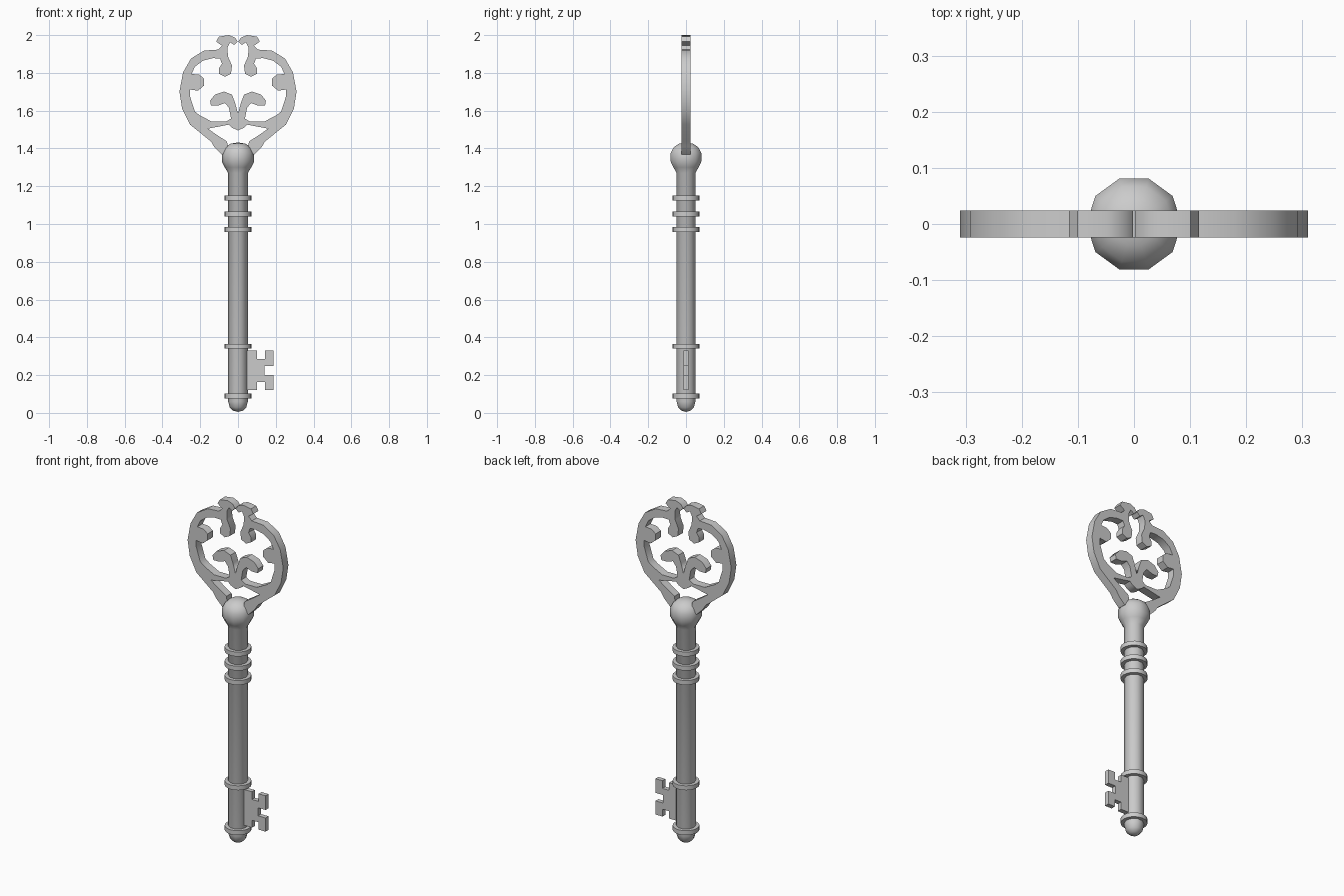
import bpy, bmesh, math


def finish(name, bm, smooth=None):
    bmesh.ops.recalc_face_normals(bm, faces=bm.faces)
    me = bpy.data.meshes.new(name)
    bm.to_mesh(me)
    bm.free()
    ob = bpy.data.objects.new(name, me)
    bpy.context.collection.objects.link(ob)
    if smooth:
        bpy.ops.object.select_all(action='DESELECT')
        ob.select_set(True)
        bpy.context.view_layer.objects.active = ob
        bpy.ops.object.shade_smooth_by_angle(angle=math.radians(smooth))
    return ob


def lathe(name, profile, sides):
    bm = bmesh.new()
    vs = [bm.verts.new((r, 0, z)) for r, z in profile]
    es = [bm.edges.new(p) for p in zip(vs, vs[1:])]
    bmesh.ops.spin(bm, geom=vs + es, cent=(0, 0, 0), axis=(0, 0, 1),
                   angle=math.tau, steps=sides, use_duplicate=False)
    bmesh.ops.remove_doubles(bm, verts=bm.verts, dist=0.0005)
    return finish(name, bm, 45)


def plate(name, outline, thick, smooth=None):
    # flat outline in x/z, in hundredths of a unit, extruded along y
    bm = bmesh.new()
    face = bm.faces.new([bm.verts.new((x / 100, -thick / 2, z / 100)) for x, z in outline])
    new = bmesh.ops.extrude_face_region(bm, geom=[face], use_keep_orig=True)["geom"]
    bmesh.ops.translate(bm, vec=(0, thick, 0),
                        verts=[v for v in new if isinstance(v, bmesh.types.BMVert)])
    # open the wall on the mirror plane
    wall = [f for f in bm.faces if all(abs(v.co.x) < 1e-5 for v in f.verts)]
    bmesh.ops.delete(bm, geom=wall, context='FACES')
    return finish(name, bm, smooth)


# shaft with rounded tip and flared knob
lathe("shaft", [(0, 0.005), (0.026, 0.012), (0.044, 0.03), (0.052, 0.06), (0.052, 1.27),
                (0.07, 1.3), (0.085, 1.33), (0.085, 1.375), (0.07, 1.405),
                (0.04, 1.425), (0, 1.432)], 10)

# collar rings
for i, z in enumerate((0.09, 0.353, 0.97, 1.054, 1.137)):
    lathe(f"ring_{i + 1}", [(0, z - 0.013), (0.071, z - 0.013),
                            (0.071, z + 0.013), (0, z + 0.013)], 20)

# toothed bit
plate("bit", [(3, 33), (10, 33), (10, 28.5), (14.3, 28.5), (14.3, 33), (18.8, 33),
              (18.8, 24.7), (14, 24.7), (14, 20), (18.8, 20), (18.8, 12), (14.3, 12),
              (14.3, 16.3), (10, 16.3), (10, 12), (3, 12)], 0.027)

# scrolled bow: right half outline, mirrored
half = [
    # outer rim
    (8.5, 136.8), (12.7, 141), (14.3, 143.7), (25.4, 152.6), (29.6, 161.1), (31, 170.1),
    (29.1, 180.2), (24.9, 187.6), (18, 191.8), (10.6, 192.3),
    # crown curl
    (8.5, 194.4), (11.6, 196.6), (10.1, 199.2), (4.8, 200), (1.6, 198.7), (0.2, 196.6),
    (2.1, 194.8), (4.2, 196.2), (5.6, 193.4),
    # hanging drop
    (5.3, 188.6), (3.2, 183.9), (3.7, 179.6), (6.9, 178), (10.1, 179.6), (10.1, 182.3),
    (8.5, 184.9), (9.5, 187.6),
    # inner rim and side lobe
    (13.2, 187.8), (18.5, 186.5), (22.8, 183.3), (24.6, 179.4), (20.6, 179.1), (18, 177),
    (18, 173.3), (21.2, 170.6), (25.4, 171.2), (25.4, 167.5), (22.8, 159.5), (20.1, 157.4),
    (13.8, 154.2), (6.3, 154.2),
    # centre scroll
    (3.7, 155.8), (4.8, 161.6), (6.9, 164), (10.6, 162.7), (14.3, 162.7), (14.8, 165.3),
    (12.2, 168.5), (7.4, 170.1), (3.2, 168.5), (1.6, 164.3), (0, 158.5), (0, 149.5),
    # lower strand and foot
    (3.2, 151), (4.8, 152.6), (15.9, 150.5), (11.6, 147.4), (5.8, 143.7), (5.3, 140),
    (5.8, 138)]
bow = plate("bow", half, 0.048, 35)
mirror = bow.modifiers.new("mirror", 'MIRROR')
mirror.use_axis = (True, False, False)
